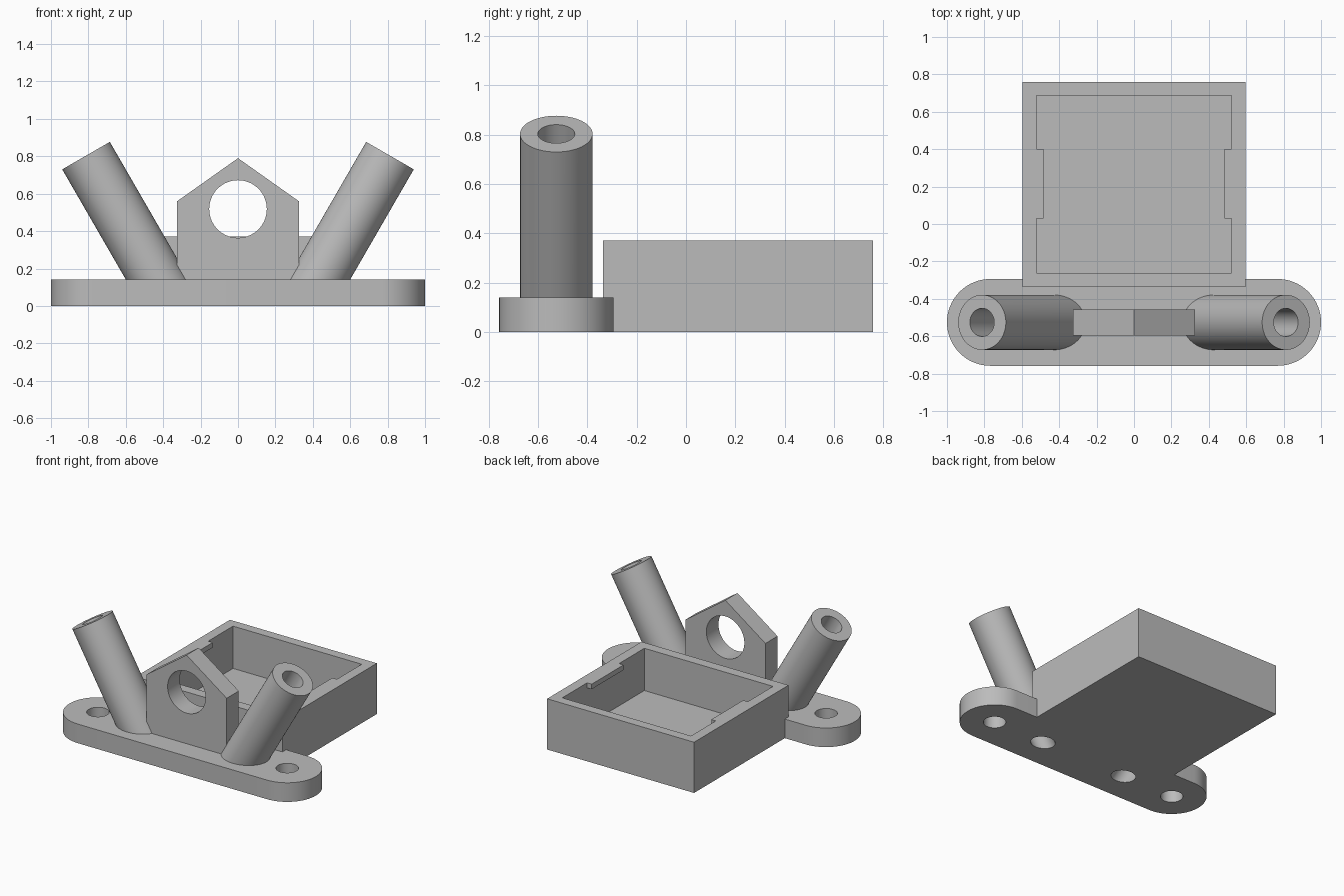
import bpy, bmesh, math
from mathutils import Vector, Matrix

cube = bpy.data.objects.get("Cube")
if cube:
    bpy.data.objects.remove(cube, do_unlink=True)

GREY = (0.5, 0.5, 0.5, 1)
mat = bpy.data.materials.new("plain grey")
mat.use_nodes = True
mat.diffuse_color = GREY
mat.node_tree.nodes["Principled BSDF"].inputs["Base Color"].default_value = GREY

SEG = 64
PLATE_Y, PLATE_R, PLATE_H, END_X = -0.526, 0.232, 0.14, 0.768
BORE_R, TUBE_R = 0.075, 0.147
AXIS = Vector((0.5, 0, math.sqrt(0.75)))       # tubes lean 30 degrees outward
TUBE_TOP = Vector((0.8125, PLATE_Y, 0.8035))
BOX_X, BOX_Y0, BOX_Y1, BOX_H = 0.596, -0.337, 0.758, 0.372
WALL, FLOOR = 0.074, 0.062


def finish(bm, name):
    bmesh.ops.recalc_face_normals(bm, faces=bm.faces)
    mesh = bpy.data.meshes.new(name)
    bm.to_mesh(mesh)
    bm.free()
    mesh.materials.append(mat)
    obj = bpy.data.objects.new(name, mesh)
    bpy.context.collection.objects.link(obj)
    return obj


def prism(name, outline, depth):
    """Extrude a closed outline of 3D points along a vector."""
    bm = bmesh.new()
    face = bm.faces.new([bm.verts.new(p) for p in outline])
    top = bmesh.ops.extrude_face_region(bm, geom=[face], use_keep_orig=True)["geom"]
    bmesh.ops.translate(bm, vec=depth,
                        verts=[v for v in top if isinstance(v, bmesh.types.BMVert)])
    return finish(bm, name)


def block(name, x0, x1, y0, y1, z0, z1):
    corners = [(x0, y0, z0), (x1, y0, z0), (x1, y1, z0), (x0, y1, z0)]
    return prism(name, corners, (0, 0, z1 - z0))


def rod(name, centre, axis, radius, length):
    bm = bmesh.new()
    turn = axis.to_track_quat('Z', 'Y').to_matrix().to_4x4()
    bmesh.ops.create_cone(bm, cap_ends=True, segments=SEG, radius1=radius, radius2=radius,
                          depth=length, matrix=Matrix.Translation(centre) @ turn)
    return finish(bm, name)


def cut(obj, cutter):
    """Subtract a cutter, then discard it."""
    cutter.hide_render = True
    mod = obj.modifiers.new("cut", 'BOOLEAN')
    mod.operation, mod.solver, mod.object = 'DIFFERENCE', 'EXACT', cutter
    bpy.context.view_layer.objects.active = obj
    bpy.ops.object.modifier_apply(modifier=mod.name)
    bpy.data.objects.remove(cutter, do_unlink=True)


def smooth(obj):
    bpy.ops.object.select_all(action='DESELECT')
    obj.select_set(True)
    bpy.context.view_layer.objects.active = obj
    bpy.ops.object.shade_smooth_by_angle(angle=math.radians(30))


def mirrored(v, side):
    return Vector((v.x * side, v.y, v.z))


def tube(name, side):
    """Leaning hollow tube whose foot is trimmed level just inside the plate."""
    bm = bmesh.new()
    u, v = Vector((0, 1, 0)), Vector((AXIS.z, 0, -AXIS.x))
    rings = []
    for radius, at_top in ((TUBE_R, False), (TUBE_R, True), (BORE_R, True), (BORE_R, False)):
        ring = []
        for i in range(SEG):
            a = math.tau * i / SEG
            p = TUBE_TOP + radius * (math.cos(a) * u + math.sin(a) * v)
            if not at_top:
                p -= AXIS * ((p.z - PLATE_H + 0.005) / AXIS.z)
            ring.append(bm.verts.new(mirrored(p, side)))
        rings.append(ring)
    for k in range(4):
        a, b = rings[k], rings[(k + 1) % 4]
        for i in range(SEG):
            j = (i + 1) % SEG
            bm.faces.new((a[i], a[j], b[j], b[i]))
    smooth(finish(bm, name))


# Rounded base plate with end holes, tube bores and a notch for the tray
outline = []
for side in (1, -1):
    for i in range(SEG // 2 + 1):
        a = math.pi * i / (SEG // 2) - math.pi / 2
        outline.append((side * (END_X + PLATE_R * math.cos(a)),
                        PLATE_Y + side * PLATE_R * math.sin(a), 0))
plate = prism("base_plate", outline, (0, 0, PLATE_H))
cut(plate, block("notch_cutter", -BOX_X, BOX_X, BOX_Y0, BOX_Y1, -0.1, BOX_H))
for side in (1, -1):
    cut(plate, rod("hole_cutter", Vector((side * END_X, PLATE_Y, 0)),
                   Vector((0, 0, 1)), BORE_R, 1))
    foot = TUBE_TOP - AXIS * (TUBE_TOP.z / AXIS.z)
    cut(plate, rod("bore_cutter", mirrored(foot, side), mirrored(AXIS, side), BORE_R, 1))
smooth(plate)

# Leaning tubes
tube("left_tube", 1)
tube("right_tube", -1)

# Pointed bracket with a round opening
half, y0, y1 = 0.325, -0.596, -0.456
profile = [(-half, 0.13), (half, 0.13), (half, 0.56), (0, 0.79), (-half, 0.56)]
bracket = prism("pointed_bracket", [(x, y0, z) for x, z in profile], (0, y1 - y0, 0))
cut(bracket, rod("opening_cutter", Vector((0, PLATE_Y, 0.518)), Vector((0, 1, 0)), 0.154, 1))
smooth(bracket)

# Open tray behind the plate
tray = block("tray", -BOX_X, BOX_X, BOX_Y0, BOX_Y1, 0, BOX_H)
inner = BOX_X - WALL
cut(tray, block("cavity_cutter", -inner, inner, BOX_Y0 + WALL, BOX_Y1 - WALL + 0.004, FLOOR, 1))

# Retaining lips on the side walls of the tray
for name, side in (("left_lip", 1), ("right_lip", -1)):
    block(name, side * (inner - 0.037), side * inner, 0.03, 0.4, BOX_H - 0.037, BOX_H)
